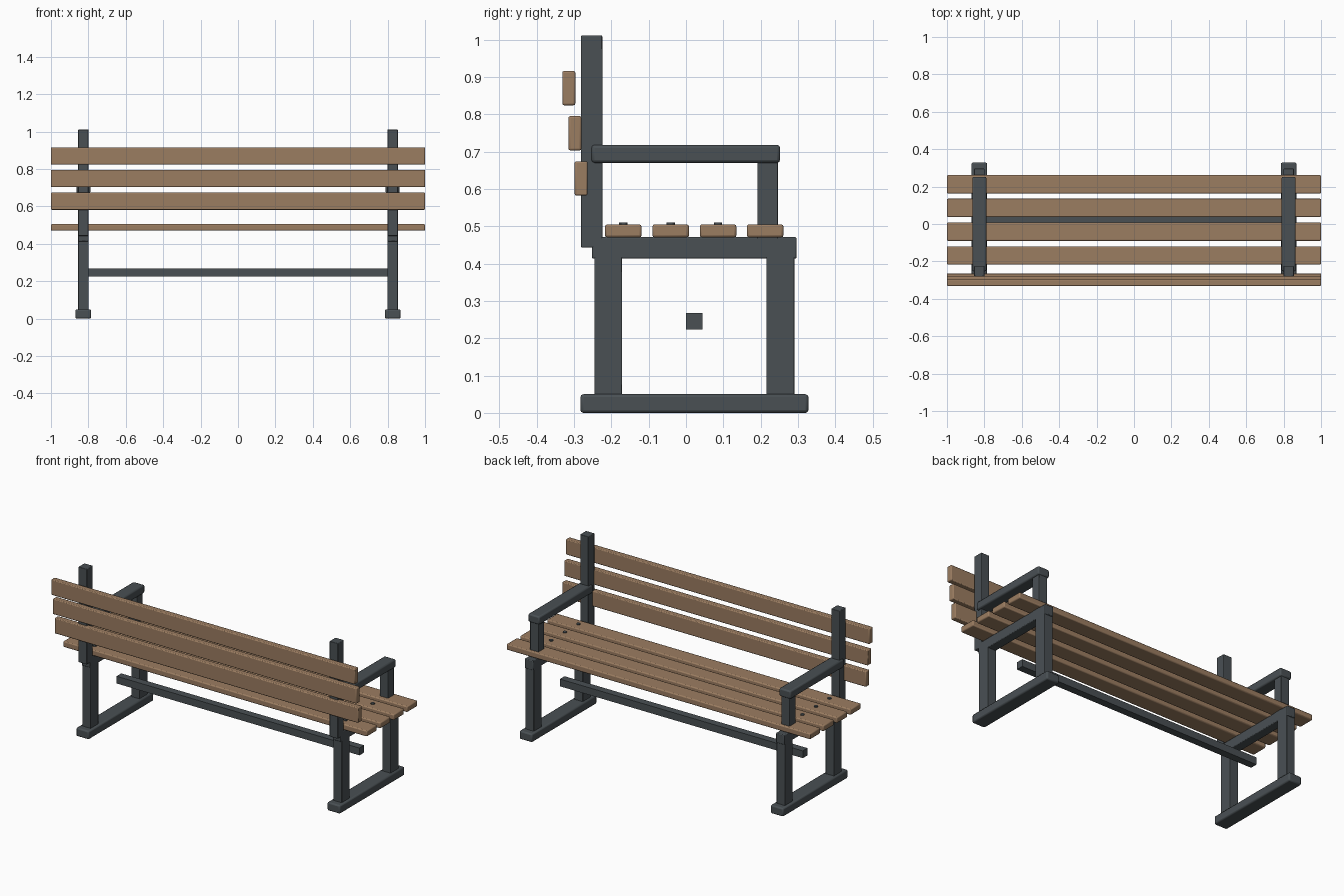
import bpy

cube = bpy.data.objects.get("Cube")
if cube:
    bpy.data.objects.remove(cube, do_unlink=True)


def make_material(name, colour):
    mat = bpy.data.materials.new(name)
    mat.use_nodes = True
    mat.diffuse_color = colour
    for node in mat.node_tree.nodes:
        if node.type == 'BSDF_PRINCIPLED':
            node.inputs["Base Color"].default_value = colour
    return mat


WOOD = make_material("warm brown wood", (0.33, 0.205, 0.12, 1))
STEEL = make_material("dark grey steel", (0.067, 0.08, 0.088, 1))


def beam(name, mat, x, y, z, bevel=0.0):
    """Box spanning the given (low, high) ranges, with softened edges."""
    spans = (x, y, z)
    bpy.ops.mesh.primitive_cube_add(size=1, location=[(a + b) / 2 for a, b in spans])
    obj = bpy.context.object
    obj.name = name
    obj.scale = [b - a for a, b in spans]
    bpy.ops.object.transform_apply(location=False, rotation=False, scale=True)
    obj.data.materials.append(mat)
    if bevel:
        mod = obj.modifiers.new("soft edges", 'BEVEL')
        mod.width = bevel
        mod.segments = 2
        bpy.ops.object.shade_smooth_by_angle()
    return obj


FULL = (-1, 1)
SIDE_X = 0.827
SEAT_Y = (-0.168, -0.041, 0.086, 0.212)

# Seat slats
for i, y in enumerate(SEAT_Y):
    beam(f"seat_slat_{i + 1}", WOOD, FULL, (y - 0.049, y + 0.049), (0.47, 0.505), 0.006)

# Backrest slats, stepping outwards as they rise
for i in range(3):
    y = -0.281 - 0.0165 * i
    z = 0.628 + 0.121 * i
    beam(f"back_slat_{i + 1}", WOOD, FULL, (y - 0.0175, y + 0.0175), (z - 0.046, z + 0.046), 0.005)

# Side frames: name, half width, y range, z range, bevel
FRAME = (
    ("foot", 0.042, (-0.283, 0.328), (0, 0.05), 0.008),
    ("front_leg", 0.0275, (-0.245, -0.171), (0.045, 0.42), 0.002),
    ("rear_leg", 0.0275, (0.215, 0.29), (0.045, 0.42), 0.002),
    ("seat_rail", 0.0275, (-0.252, 0.296), (0.413, 0.471), 0.004),
    ("back_post", 0.0275, (-0.281, -0.224), (0.443, 1.011), 0.003),
    ("arm_post", 0.0275, (0.191, 0.246), (0.465, 0.675), 0.002),
    ("armrest", 0.0375, (-0.253, 0.252), (0.67, 0.718), 0.008),
)
for side, sign in (("left", 1), ("right", -1)):
    cx = sign * SIDE_X
    for part, half, y, z, bevel in FRAME:
        beam(f"{side}_{part}", STEEL, (cx - half, cx + half), y, z, bevel)

    # Bolt heads on the open seat slats
    for i, y in enumerate(SEAT_Y[:3]):
        bpy.ops.mesh.primitive_cylinder_add(vertices=12, radius=0.011, depth=0.01,
                                            location=(cx, y, 0.505))
        bolt = bpy.context.object
        bolt.name = f"{side}_seat_bolt_{i + 1}"
        bolt.data.materials.append(STEEL)
        bpy.ops.object.shade_smooth_by_angle()

# Long bar running between the side frames
beam("stretcher_bar", STEEL, (-0.8, 0.8), (0, 0.044), (0.224, 0.267))
